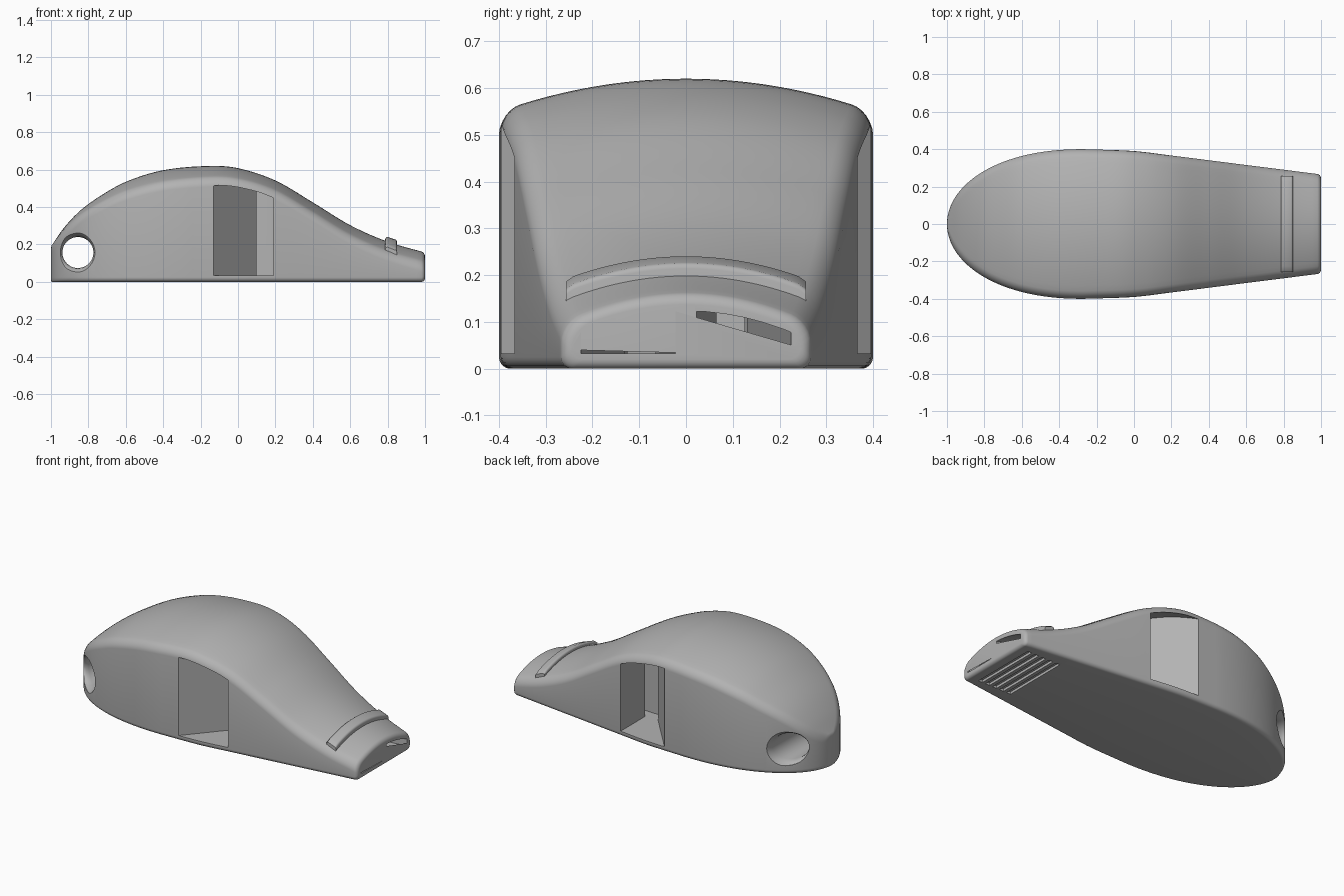
import bpy, bmesh, math

old = bpy.data.objects.get("Cube")
if old:
    bpy.data.objects.remove(old, do_unlink=True)

grey = bpy.data.materials.new("plain grey")
grey.use_nodes = True
COLOUR = (0.45, 0.45, 0.45, 1)
grey.diffuse_color = COLOUR
grey.node_tree.nodes["Principled BSDF"].inputs["Base Color"].default_value = COLOUR

# Ridge height along the length
RIDGE = [(-1, .19), (-.93, .29), (-.845, .38), (-.74, .457), (-.6, .535), (-.4, .597),
         (-.15, .62), (0, .608), (.2, .542), (.4, .425), (.6, .303), (.8, .215), (1, .157)]
FLANK = [(-.27, .4), (0, .39), (.2, .366), (.5, .328), (1, .265)]
FILLET = .042


def smooth_curve(pts, x):
    """Cubic curve through the points."""
    x = max(pts[0][0], min(pts[-1][0], x))
    i = next(k for k in range(len(pts) - 1) if x <= pts[k + 1][0])

    def slope(k):
        a, b = pts[max(k - 1, 0)], pts[min(k + 1, len(pts) - 1)]
        return (b[1] - a[1]) / (b[0] - a[0])
    (x0, y0), (x1, y1) = pts[i], pts[i + 1]
    d = x1 - x0
    t = (x - x0) / d
    return (y0 * (1 + 2 * t) * (1 - t) ** 2 + d * slope(i) * t * (1 - t) ** 2
            + y1 * t * t * (3 - 2 * t) + d * slope(i + 1) * t * t * (t - 1))


def half_width(x):
    if x < -.27:
        u = min(1, (-.27 - x) / .73)
        return .4 * math.sqrt(max(0, 1 - u ** 2.2))
    return smooth_curve(FLANK, x)


def crown(x, y):
    """Height of the arched top."""
    radius = 1.14 - .59 * max(0, min(1, (x - .1) / .9))
    return smooth_curve(RIDGE, x) - y * y / (2 * radius)


def make_object(name, bm):
    bm.normal_update()
    bmesh.ops.recalc_face_normals(bm, faces=bm.faces)
    if bm.calc_volume(signed=True) < 0:
        bmesh.ops.reverse_faces(bm, faces=bm.faces)
    mesh = bpy.data.meshes.new(name)
    bm.to_mesh(mesh)
    bm.free()
    mesh.materials.append(grey)
    ob = bpy.data.objects.new(name, mesh)
    bpy.context.collection.objects.link(ob)
    return ob


def loft(name, rings):
    """Skin a list of equal closed rings and cap both ends."""
    bm = bmesh.new()
    rows = [[bm.verts.new(p) for p in ring] for ring in rings]
    n = len(rows[0])
    for a, b in zip(rows, rows[1:]):
        for i in range(n):
            j = (i + 1) % n
            bm.faces.new((a[i], a[j], b[j], b[i]))
    bm.faces.new(rows[0][::-1])
    bm.faces.new(rows[-1])
    return make_object(name, bm)


def boolean(ob, cutter, operation="DIFFERENCE", keep=False):
    mod = ob.modifiers.new("cut", "BOOLEAN")
    mod.operation, mod.solver, mod.object = operation, "MANIFOLD", cutter
    bpy.context.view_layer.update()
    with bpy.context.temp_override(object=ob, active_object=ob):
        bpy.ops.object.modifier_apply(modifier=mod.name)
    if not keep:
        bpy.data.objects.remove(cutter, do_unlink=True)


def finish(ob):
    bpy.ops.object.select_all(action="DESELECT")
    ob.select_set(True)
    bpy.context.view_layer.objects.active = ob
    bpy.ops.object.shade_smooth_by_angle(angle=math.radians(32))


def body_ring(x, inset=0, base=0):
    w = max(half_width(x) - inset, .004)
    low = inset + base
    rb, rt = min(.025, w * .6), min(FILLET, w * .6)
    arc = [math.pi / 2 * k / 6 for k in range(7)]
    side = [(w - rb + rb * math.sin(a), low + rb - rb * math.cos(a)) for a in arc]
    for a in arc:
        y = w - rt + rt * math.cos(a)
        side.append((y, crown(x, y) - inset - base - rt * (1 - math.sin(a))))
    for k in range(1, 13):
        y = (w - rt) * (1 - k / 12)
        side.append((y, crown(x, y) - inset - base))
    left = [(-y, z) for y, z in reversed(side[:-1])]
    return [(x, y, z) for y, z in side + left]


# Body: rounded tail, straight flanks, rounded mouthpiece end
ROUND = .02
rings = [body_ring(-1, base=.015), body_ring(-.9985, base=.006)]
rings += [body_ring(-.27 - .73 * math.cos(math.pi / 2 * k / 32)) for k in range(2, 32)]
rings += [body_ring(-.27 + (1.27 - ROUND) * k / 48) for k in range(49)]
for k in range(1, 6):
    a = math.pi / 2 * k / 5
    rings.append(body_ring(1 - ROUND + ROUND * math.sin(a), ROUND * (1 - math.cos(a))))
body = loft("whistle_body", rings)

# Inner space: limits every cavity to an even floor and roof thickness
core_rings = []
for k in range(61):
    x = -.75 + 1.85 * k / 60
    ys = [-.5 + j / 24 for j in range(25)]
    core_rings.append([(x, -.5, .033), (x, .5, .033)]
                      + [(x, y, max(.05, crown(x, y) - .035)) for y in reversed(ys)])
core = loft("inner_space", core_rings)

# Air channel, side window, sloped blade and chamber in plan, one for each side
PLAN = [(1.08, .018), (1.08, .234), (.19, .13), (.19, .48), (-.13, .48), (-.13, .396),
        (.1, .13), (.085, .125), (-.16, .33), (-.35, .34), (-.6, .27), (-.68, .04),
        (.0, .03), (.1, .065), (.19, .065)]
for sign in (1, -1):
    cavity = loft("air_cavity", [[(x, sign * y, z) for x, y in PLAN] for z in (0, .8)])
    boolean(cavity, core, "INTERSECT", keep=True)
    boolean(body, cavity)
bpy.data.objects.remove(core, do_unlink=True)

# Cord hole through the tail, flared to follow the slanted flanks
HX, HZ = -.856, .157
FLARE = [(.5, .104), (.245, .104), (.232, .094), (.215, .087), (.19, .083)]
flare = [(-y, r) for y, r in FLARE] + [(y, r) for y, r in reversed(FLARE)]
hole_rings = []
for y, r in flare:
    lean = math.copysign(.85, y)
    ring = []
    for k in range(48):
        a = math.tau * k / 48
        dx = r * math.cos(a)
        ring.append((HX + dx, y + lean * dx, HZ + r * math.sin(a)))
    hole_rings.append(ring)
boolean(body, loft("cord_hole", hole_rings))

# Grip grooves under the mouthpiece
for k in range(5):
    x = .72 + .05 * k
    groove = [[(x + dx, y, z) for dx, z in
               ((-.014, -.05), (.014, -.05), (.014, .015), (-.014, .015))] for y in (-.21, .21)]
    boolean(body, loft("grip_groove", groove))
finish(body)

# Bite ridge across the top of the mouthpiece
ridge_rings = []
for k in range(33):
    y = -.257 + .514 * k / 32
    shrink = .006 if k in (0, 32) else 0
    ring = [(.787, crown(.787, y) - .03), (.787, crown(.787, y) + .012)]
    for c, start in ((.799, 180), (.838, 90)):
        for s in range(5):
            a = math.radians(start - 90 * s / 4)
            ring.append((c + .012 * math.cos(a),
                         crown(c, y) + .012 + .013 * math.sin(a) - shrink))
    ring.append((.85, crown(.85, y) - .03))
    ridge_rings.append([(x, y, z) for x, z in ring])
finish(loft("bite_ridge", ridge_rings))
